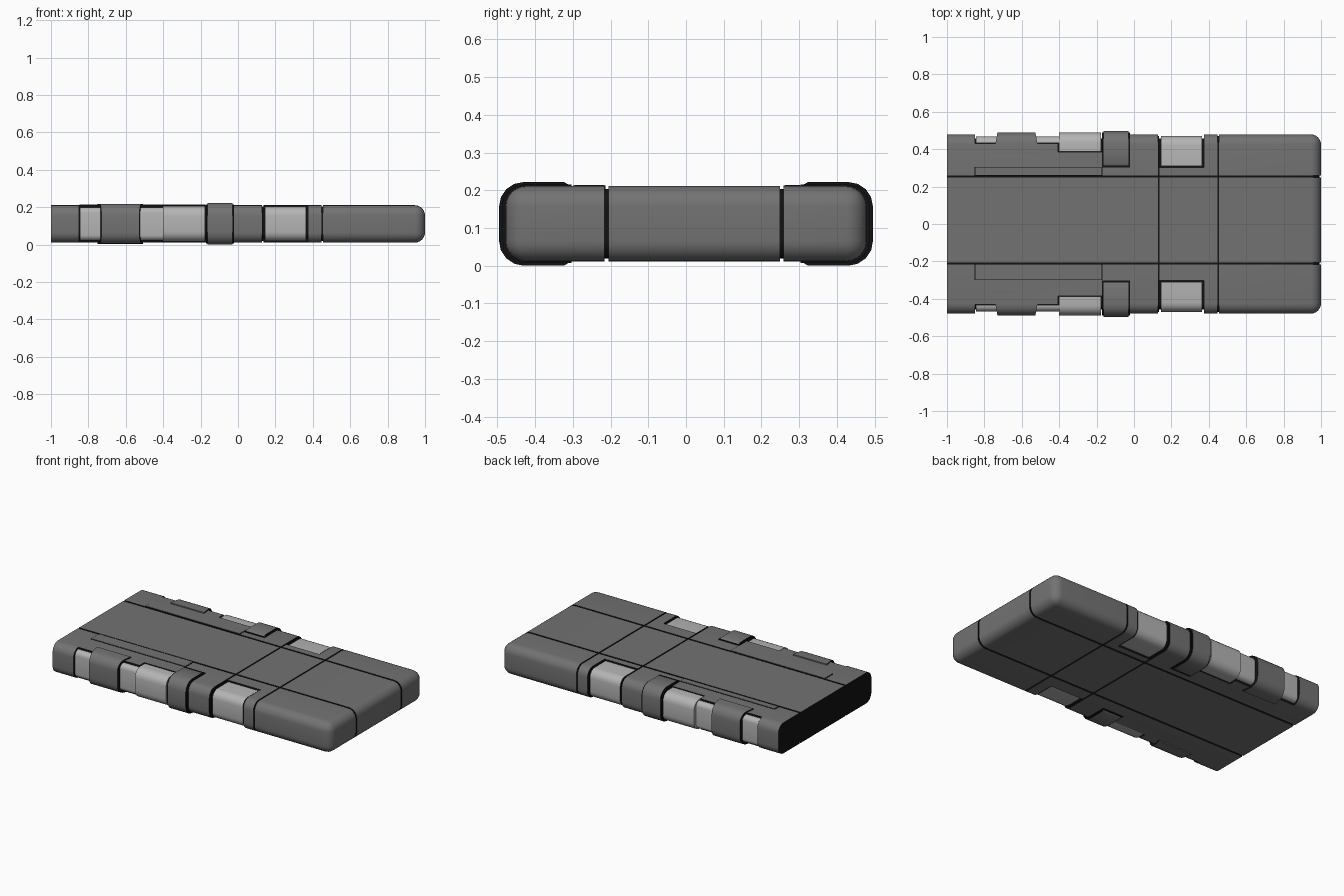
import bpy, bmesh, math

if "Cube" in bpy.data.objects:
    bpy.data.objects.remove(bpy.data.objects["Cube"])

ZC, HZ, HY = 0.111, 0.10, 0.479      # mid height, half height, half width of the case


def material(name, v):
    m = bpy.data.materials.new(name)
    m.diffuse_color = (v, v, v, 1)
    m.use_nodes = True
    m.node_tree.nodes["Principled BSDF"].inputs["Base Color"].default_value = m.diffuse_color
    return m


GREY, LIGHT, BLACK = material("grey", 0.17), material("light_grey", 0.46), material("black", 0.006)


def make(name, bm, *mats):
    bmesh.ops.recalc_face_normals(bm, faces=bm.faces)
    me = bpy.data.meshes.new(name)
    bm.to_mesh(me)
    bm.free()
    ob = bpy.data.objects.new(name, me)
    bpy.context.collection.objects.link(ob)
    for m in mats:
        me.materials.append(m)
    return ob


def box_bm(x0, x1, y0, y1, z0, z1):
    bm = bmesh.new()
    bmesh.ops.create_cube(bm, size=1)
    for v in bm.verts:
        v.co = ((x0 + x1) / 2 + v.co.x * (x1 - x0),
                (y0 + y1) / 2 + v.co.y * (y1 - y0),
                (z0 + z1) / 2 + v.co.z * (z1 - z0))
    return bm


def slab(name, x0, x1, inset, mats, r=0.055):
    # box rounded everywhere except around its flat -x end
    bm = box_bm(x0, x1 - inset, -HY + inset, HY - inset, ZC - HZ + inset, ZC + HZ - inset)
    edges = [e for e in bm.edges if max(v.co.x for v in e.verts) > x0 + 0.01]
    bmesh.ops.bevel(bm, geom=edges, offset=r - inset, segments=6, profile=0.5, affect='EDGES')
    return make(name, bm, *mats)


def subtract(ob, cutter):
    mod = ob.modifiers.new("cut", 'BOOLEAN')
    mod.operation, mod.solver, mod.object = 'DIFFERENCE', 'EXACT', cutter
    mod.material_mode = 'TRANSFER'
    bpy.context.view_layer.objects.active = ob
    bpy.ops.object.modifier_apply(modifier=mod.name)


def smooth(ob):
    bpy.ops.object.select_all(action='DESELECT')
    ob.select_set(True)
    bpy.context.view_layer.objects.active = ob
    bpy.ops.object.shade_smooth_by_angle(angle=math.radians(32))


def wrap(name, s, x0, x1, y_in, y_out, hz, mat, end_mat, r=0.06, seg=5, flare=0.0, lip=0.0):
    # C-shaped band around a long side: rounded outer corners, extruded along x
    pts = [(y_in, ZC + hz - lip)]
    if lip:
        pts.append((y_in + 0.012, ZC + hz))
    for sz, a0 in ((1, 90), (-1, 0)):
        for i in range(seg + 1):
            a = math.radians(a0 - 90 * i / seg)
            pts.append((y_out - r + r * math.cos(a), ZC + sz * (hz - r) + r * math.sin(a)))
    if lip:
        pts.append((y_in + 0.012, ZC - hz))
    pts.append((y_in, ZC - hz + lip))
    bm = bmesh.new()
    rings = []
    for x, d in ((x0, -1), (x1, 1)):
        rings.append([bm.verts.new((x + d * flare * min(1, (y_out - y) / (y_out - y_in)), s * y, z))
                      for y, z in pts])
    n = len(pts)
    caps = [bm.faces.new(rings[0]), bm.faces.new(rings[1])]
    for i in range(n):
        bm.faces.new((rings[0][i], rings[0][(i + 1) % n], rings[1][(i + 1) % n], rings[1][i]))
    for f in caps:
        f.material_index = 1
    ob = make(name, bm, mat, end_mat)
    smooth(ob)
    return ob


# main case
case = slab("case", -1.0, 1.0, 0.0, (GREY, BLACK))
for p in case.data.polygons:
    if p.normal.x < -0.99:
        p.material_index = 1

# shallow seams and side recesses: boxes with the core removed, so only the skin is cut
cores = {d: slab("core", -1.2, 1.0, d, (BLACK,)) for d in (0.008, 0.022)}
cuts = []
for y in (0.254, -0.211):
    cuts.append((0.008, (-1.1, 1.1, y - 0.005, y + 0.005)))
for x in (0.132, 0.45):
    cuts.append((0.008, (x - 0.004, x + 0.004, -0.6, 0.6)))
for x0, x1, y in ((0.134, 0.374, 0.303), (-0.85, -0.402, 0.431), (-0.406, -0.17, 0.385)):
    cuts.append((0.022, (x0, x1, y, 0.61)))
    cuts.append((0.022, (x0, x1, -0.61, -y)))
for d, (x0, x1, y0, y1) in cuts:
    c = make("cutter", box_bm(x0, x1, y0, y1, -0.1, 0.32), BLACK)
    c.hide_render = True
    subtract(c, cores[d])
    subtract(case, c)
    bpy.data.objects.remove(c)
for c in cores.values():
    bpy.data.objects.remove(c)
smooth(case)

for s, side in ((-1, "front"), (1, "back")):
    # light inlays in the recesses
    wrap("inlay_" + side, s, 0.145, 0.364, 0.309, 0.470, 0.093, LIGHT, BLACK, r=0.05)
    wrap("strip_" + side, s, -0.846, -0.39, 0.434, 0.467, 0.089, LIGHT, BLACK, r=0.03)
    wrap("grip_" + side, s, -0.40, -0.176, 0.388, 0.489, 0.096, LIGHT, LIGHT, r=0.055)
    # flared clip and square clamp with its dark gasket
    wrap("clip_" + side, s, -0.73, -0.527, 0.377, 0.489, 0.107, GREY, BLACK, r=0.06, flare=0.02)
    wrap("clamp_" + side, s, -0.162, -0.030, 0.312, 0.496, 0.111, GREY, BLACK, r=0.066, seg=4, lip=0.007)
    wrap("gasket_" + side, s, -0.170, -0.022, 0.303, 0.488, 0.1045, BLACK, BLACK, r=0.06, seg=4)

# thin raised panels on the top beside the long seams
for side, y0, y1 in (("front", -0.296, -0.216), ("back", 0.262, 0.302)):
    rim = box_bm(-0.853, -0.168, y0 - 0.003, y1 + 0.003, 0.20, 0.2125)
    make("panel_rim_" + side, rim, BLACK)
    make("panel_" + side, box_bm(-0.848, -0.173, y0, y1, 0.20, 0.2145), GREY)
